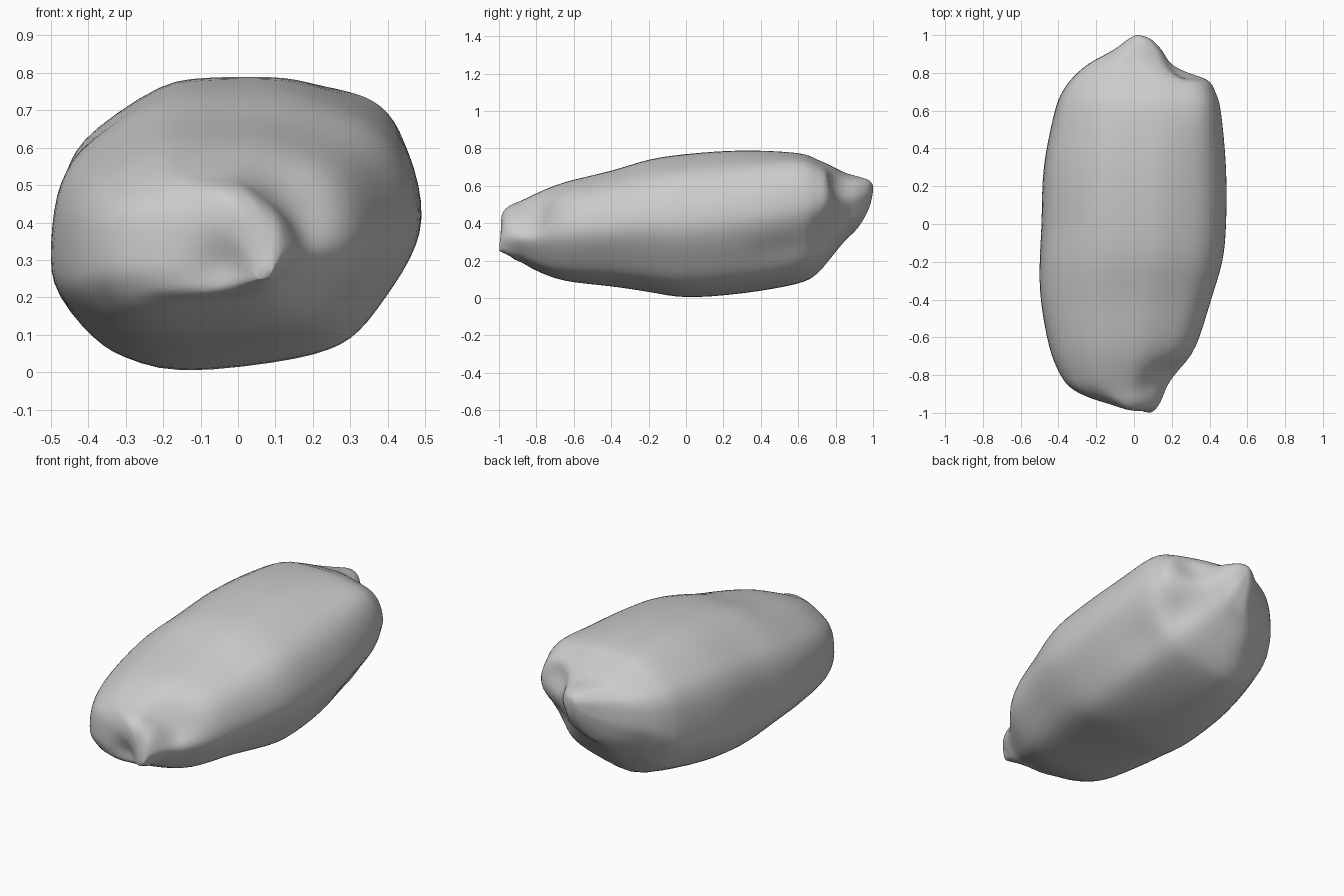
import bpy
import bmesh
import math
from mathutils import Vector

default = bpy.data.objects.get("Cube")
if default:
    bpy.data.objects.remove(default)

# Cross-section outline of the boulder: (x, z), clockwise from the top
OUTLINE = [(0, .79), (.12, .788), (.21, .765), (.29, .735), (.37, .695), (.435, .63),
           (.48, .53), (.5, .41), (.47, .31), (.4, .2), (.33, .11), (.25, .06),
           (.1, .025), (-.16, 0), (-.31, .04), (-.39, .09), (-.48, .2), (-.5, .3),
           (-.49, .46), (-.46, .56), (-.4, .64), (-.22, .765), (-.1, .787)]

# Stations from front to back: y, low x, high x, low z, high z, and how far
# the widest level sits below (over 1) or above (under 1) its usual place
STATIONS = [(-1, .05, .09, .25, .29, 1), (-.98, -.03, .12, .235, .42, 1),
            (-.94, -.18, .15, .21, .485, 1.1), (-.88, -.32, .18, .19, .52, 1.1),
            (-.8, -.39, .23, .145, .56, 1.1), (-.65, -.45, .33, .09, .62, 1.05),
            (-.4, -.495, .41, .06, .68, 1), (-.2, -.5, .47, .03, .74, 1),
            (0, -.49, .49, 0, .77, 1), (.3, -.48, .49, .02, .79, .95),
            (.6, -.42, .46, .07, .775, .85), (.7, -.38, .43, .12, .74, .75),
            (.77, -.33, .385, .2, .71, .7), (.85, -.24, .21, .3, .67, .7),
            (.92, -.11, .15, .37, .65, .7), (.98, -.03, .09, .48, .63, .8),
            (1, .01, .03, .57, .6, 1)]

# Weathered hollows and lumps: centre, radius, push
DENTS = [((.16, -.84, .45), .12, (-.01, .05, -.05)),    # hollow beside the beak
         ((-.04, -.98, .27), .07, (0, .04, .01)),       # cleft under the front lump
         ((-.02, -.95, .44), .08, (0, -.02, .01)),      # front lump
         ((.25, .82, .6), .08, (-.01, -.05, 0)),        # notch at the back
         ((.37, .6, .68), .17, (.01, 0, .03)),          # back lobe
         ((.3, .77, .34), .1, (-.03, -.03, .01)),       # cleft under the lobe
         ((.4, .5, .22), .1, (-.02, 0, .02))]           # long side groove


def smooth_points(points, steps, closed):
    """Catmull-Rom curve through points of any dimension."""
    n = len(points)
    result = []
    for i in range(n if closed else n - 1):
        ids = [i - 1, i, i + 1, i + 2]
        ids = [k % n if closed else min(max(k, 0), n - 1) for k in ids]
        a, b, c, d = (Vector(points[k]) for k in ids)
        for s in range(steps):
            t = s / steps
            result.append(b + (c - a) * (t / 2) + (a * 2 - b * 5 + c * 4 - d) * (t * t / 2)
                          + (b * 3 - a - c * 3 + d) * (t ** 3 / 2))
    if not closed:
        result.append(Vector(points[-1]))
    return result


def weathered(point):
    """Push a point by every nearby hollow or lump."""
    moved = point.copy()
    for centre, radius, push in DENTS:
        distance = (point - Vector(centre)).length / radius
        moved += Vector(push) * math.exp(-distance * distance)
    return moved


# Boulder body lofted through the stations
section = smooth_points(OUTLINE, 3, True)
height = max(p[1] for p in section)
bm = bmesh.new()
rings = []
for y, x0, x1, z0, z1, bias in smooth_points(STATIONS, 4, False):
    ring = []
    for p in section:
        x = x0 + (x1 - x0) * (p[0] + .5)
        z = z0 + (z1 - z0) * max(p[1] / height, 0) ** bias
        ring.append(bm.verts.new(weathered(Vector((x, y, z)))))
    rings.append(ring)
count = len(section)
for front, back in zip(rings, rings[1:]):
    for i in range(count):
        j = (i + 1) % count
        bm.faces.new((front[i], front[j], back[j], back[i]))
bm.faces.new(rings[0])
bm.faces.new(rings[-1])

# Soften the surface between the two tips
inner = [v for ring in rings[2:-2] for v in ring]
for _ in range(3):
    bmesh.ops.smooth_vert(bm, verts=inner, factor=.5,
                          use_axis_x=True, use_axis_y=True, use_axis_z=True)
bmesh.ops.recalc_face_normals(bm, faces=bm.faces)
mesh = bpy.data.meshes.new("boulder")
bm.to_mesh(mesh)
bm.free()
boulder = bpy.data.objects.new("boulder", mesh)
bpy.context.collection.objects.link(boulder)

# Plain stone colour
stone = bpy.data.materials.new("stone_grey")
stone.use_nodes = True
colour = (.6, .6, .6, 1)
stone.diffuse_color = colour
stone.node_tree.nodes["Principled BSDF"].inputs["Base Color"].default_value = colour
mesh.materials.append(stone)
for face in mesh.polygons:
    face.use_smooth = True
